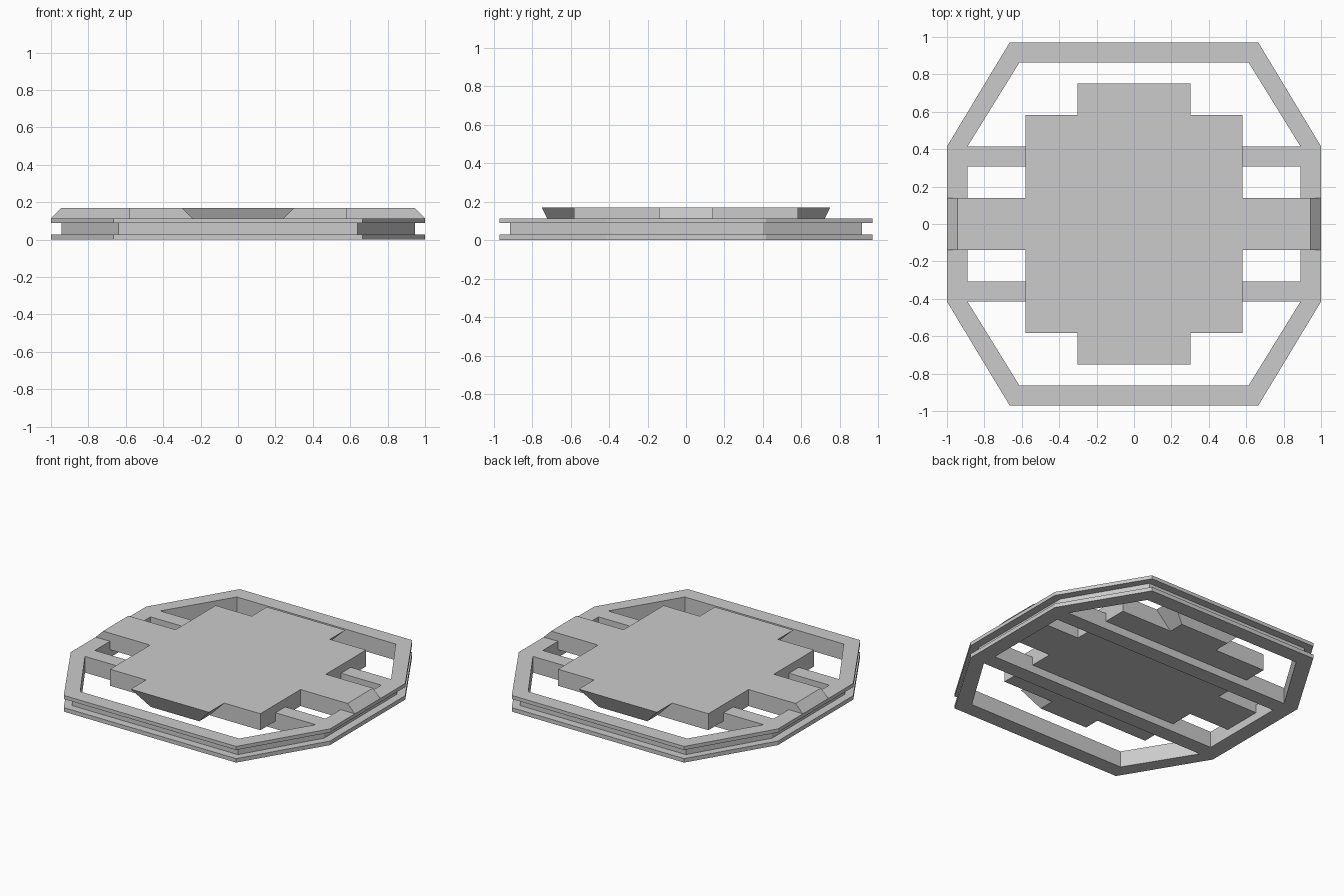
import bpy, bmesh

if "Cube" in bpy.data.objects:
    bpy.data.objects.remove(bpy.data.objects["Cube"])

FRAME_TOP, PLATE_TOP, PLATE_BOTTOM = 0.113, 0.17, 0.055


def loft(name, rings):
    """Closed solid through a stack of matching outlines: [(points, z), ...]."""
    bm = bmesh.new()
    loops = [[bm.verts.new((x, y, z)) for x, y in pts] for pts, z in rings]
    n = len(loops[0])
    bm.faces.new(loops[0][::-1])
    bm.faces.new(loops[-1])
    for a, b in zip(loops, loops[1:]):
        for i in range(n):
            j = (i + 1) % n
            bm.faces.new((a[i], a[j], b[j], b[i]))
    bmesh.ops.recalc_face_normals(bm, faces=bm.faces)
    me = bpy.data.meshes.new(name)
    bm.to_mesh(me)
    bm.free()
    ob = bpy.data.objects.new(name, me)
    bpy.context.collection.objects.link(ob)
    return ob


def mirror4(quarter):
    """Outline from its first-quadrant points, listed counter-clockwise."""
    q = list(quarter)
    return (q + [(-x, y) for x, y in q[::-1]] + [(-x, -y) for x, y in q]
            + [(x, -y) for x, y in q[::-1]])


def rect(hx, y0, y1):
    return [(hx, y0), (hx, y1), (-hx, y1), (-hx, y0)]


# Octagonal frame with a groove running around its edge
outer = mirror4([(1.0, 0.415), (0.665, 0.97)])
inset = mirror4([(0.945, 0.40), (0.64, 0.915)])
frame = loft("frame", [(outer, 0), (outer, 0.028), (inset, 0.028),
                       (inset, 0.088), (outer, 0.088), (outer, FRAME_TOP)])

# Three openings, leaving the rim and two crossbars
holes = [rect(0.89, -0.307, 0.307)]
for s in (1, -1):
    holes.append([(0.89, s * 0.415), (0.613, s * 0.863),
                  (-0.613, s * 0.863), (-0.89, s * 0.415)])
for pts in holes:
    cutter = loft("opening_cutter", [(pts, -0.1), (pts, 0.3)])
    cutter.hide_render = True
    mod = frame.modifiers.new("opening", "BOOLEAN")
    mod.operation, mod.solver, mod.object = "DIFFERENCE", "EXACT", cutter
    bpy.context.view_layer.objects.active = frame
    bpy.ops.object.modifier_apply(modifier=mod.name)
    bpy.data.objects.remove(cutter)


def plate_outline(arm_x, tab_x, tab_y):
    return mirror4([(arm_x, 0.14), (0.58, 0.14), (0.58, 0.582),
                    (tab_x, 0.582), (tab_x, tab_y)])


# Plate let into the frame: square body, bevelled side arms, undercut front and back tabs
loft("top_plate", [(plate_outline(0.93, 0.187, 0.694), PLATE_BOTTOM),
                   (plate_outline(0.93, 0.245, 0.722), FRAME_TOP),
                   (plate_outline(1.0, 0.245, 0.722), FRAME_TOP),
                   (plate_outline(0.943, 0.302, 0.75), PLATE_TOP)])
